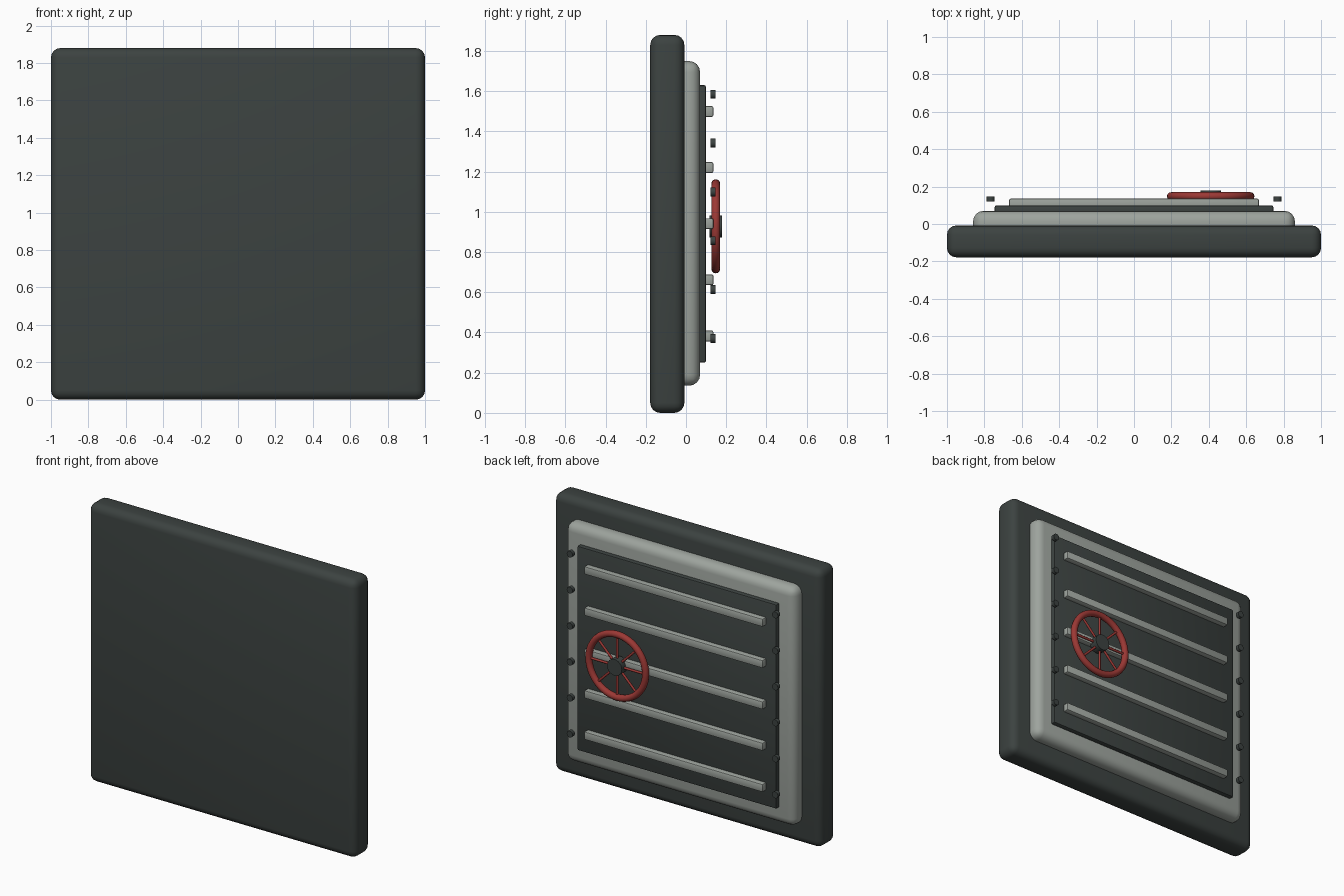
import bpy, math
from mathutils import Vector

if "Cube" in bpy.data.objects:
    bpy.data.objects.remove(bpy.data.objects["Cube"])


def mat(name, rgb):
    m = bpy.data.materials.new(name)
    m.diffuse_color = (*rgb, 1)
    m.use_nodes = True
    m.node_tree.nodes["Principled BSDF"].inputs["Base Color"].default_value = m.diffuse_color
    return m


DARK = mat("dark_steel", (0.045, 0.055, 0.052))
GREY = mat("light_steel", (0.34, 0.37, 0.34))
RED = mat("red_paint", (0.33, 0.04, 0.035))


def finish(ob, name, m):
    ob.name = name
    ob.data.materials.append(m)
    bpy.context.view_layer.objects.active = ob
    bpy.ops.object.shade_smooth_by_angle(angle=math.radians(40))
    return ob


def box(name, x, y, z, m, bevel, segs=4):
    """Bevelled box from (min, max) ranges."""
    c = [(a + b) / 2 for a, b in (x, y, z)]
    bpy.ops.mesh.primitive_cube_add(size=1, location=c)
    ob = bpy.context.object
    ob.scale = [b - a for a, b in (x, y, z)]
    bpy.ops.object.transform_apply(location=False, rotation=False, scale=True)
    mod = ob.modifiers.new("bevel", 'BEVEL')
    mod.width, mod.segments = bevel, segs
    bpy.ops.object.modifier_apply(modifier=mod.name)
    return finish(ob, name, m)


def rod(name, a, b, r, m, sides=16):
    """Cylinder between two points."""
    a, b = Vector(a), Vector(b)
    d = b - a
    bpy.ops.mesh.primitive_cylinder_add(
        vertices=sides, radius=r, depth=d.length, location=(a + b) / 2,
        rotation=d.to_track_quat('Z', 'Y').to_euler())
    return finish(bpy.context.object, name, m)


# Stacked door layers
box("outer_slab", (-1, 1), (-0.178, -0.008), (0, 1.88), DARK, 0.05)
box("raised_frame", (-0.86, 0.86), (-0.07, 0.07), (0.135, 1.75), GREY, 0.055)
box("inner_panel", (-0.745, 0.745), (0.04, 0.10), (0.25, 1.63), DARK, 0.01, 2)

# Horizontal ribs
for i in range(5):
    z = 0.383 + 0.279 * i
    box(f"rib_{i + 1}", (-0.667, 0.667), (0.08, 0.136),
        (z - 0.027, z + 0.027), GREY, 0.008, 2)

# Bolts down both sides
for side, x in (("left", -0.767), ("right", 0.767)):
    for i in range(6):
        z = 0.37 + 0.243 * i
        rod(f"bolt_{side}_{i + 1}", (x, 0.121, z), (x, 0.146, z), 0.022, DARK)

# Hand wheel: rim, hub and spokes
CX, CY, CZ = 0.41, 0.148, 0.928
bpy.ops.mesh.primitive_torus_add(
    location=(CX, CY, CZ), rotation=(math.pi / 2, 0, 0),
    major_radius=0.212, minor_radius=0.022,
    major_segments=48, minor_segments=12)
finish(bpy.context.object, "wheel_rim", RED)
rod("wheel_hub", (CX, 0.118, CZ), (CX, 0.178, CZ), 0.055, DARK, 24)
for i in range(8):
    t = math.pi / 4 * i
    rod(f"wheel_spoke_{i + 1}", (CX, CY, CZ),
        (CX + 0.21 * math.cos(t), CY, CZ + 0.21 * math.sin(t)), 0.008, RED, 10)
